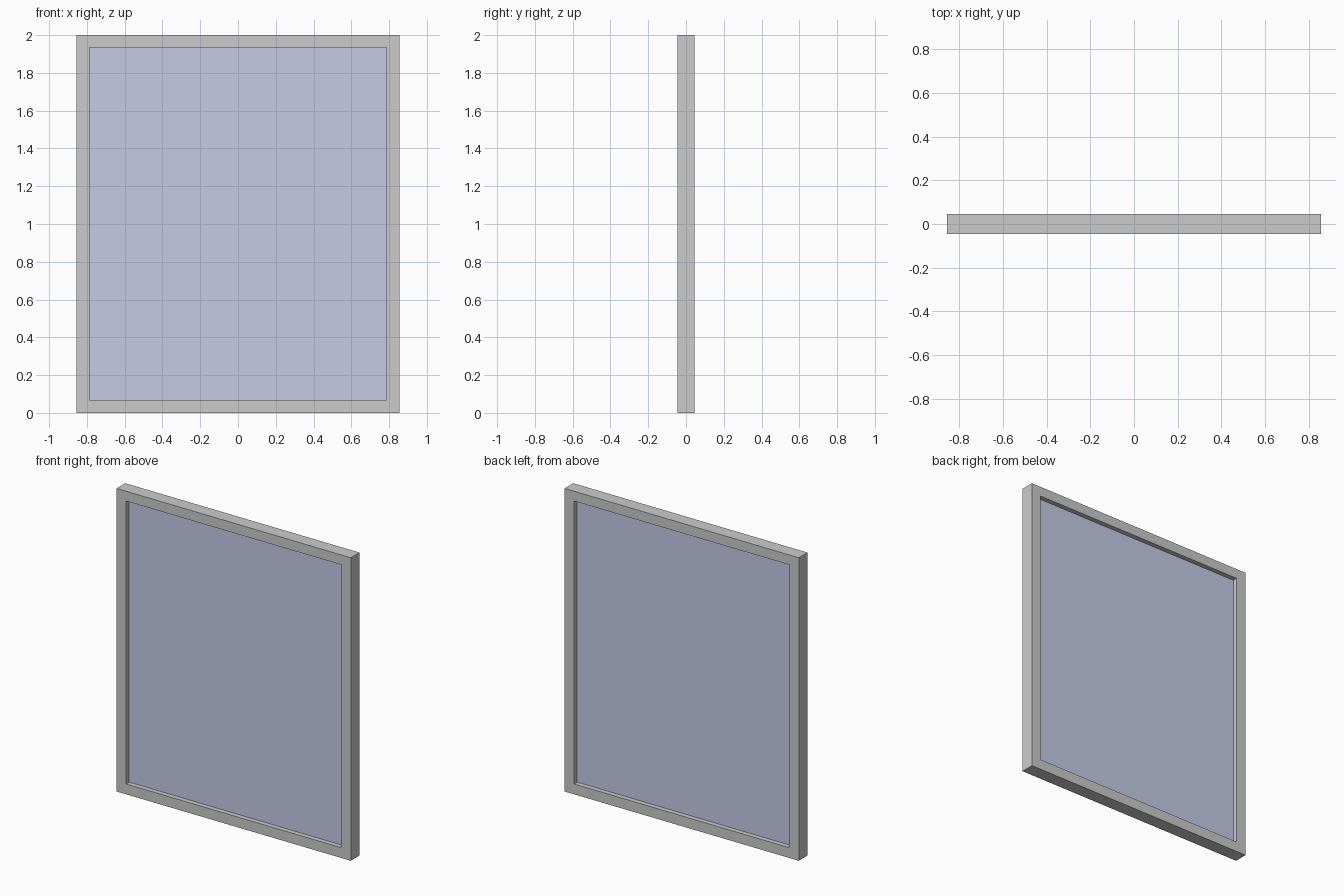
import bpy, bmesh

if "Cube" in bpy.data.objects:
    bpy.data.objects.remove(bpy.data.objects["Cube"])

W, D, H = 0.855, 0.045, 2.0              # half width, half depth, height
IX, Z0, Z1 = 0.785, 0.068, 1.935         # opening: half width, bottom, top
GLASS = 0.013                            # half thickness of the pane


def make_object(name, bm):
    bmesh.ops.recalc_face_normals(bm, faces=bm.faces)
    mesh = bpy.data.meshes.new(name)
    bm.to_mesh(mesh)
    bm.free()
    obj = bpy.data.objects.new(name, mesh)
    bpy.context.collection.objects.link(obj)
    return obj


def rect(bm, hx, z0, z1, y):
    return [bm.verts.new((x, y, z)) for x, z in
            ((-hx, z0), (hx, z0), (hx, z1), (-hx, z1))]


# Frame: rectangular section swept around the opening
bm = bmesh.new()
loops = [rect(bm, W, 0, H, -D), rect(bm, W, 0, H, D),
         rect(bm, IX, Z0, Z1, D), rect(bm, IX, Z0, Z1, -D)]
for a, b in zip(loops, loops[1:] + loops[:1]):
    for i in range(4):
        j = (i + 1) % 4
        bm.faces.new((a[i], a[j], b[j], b[i]))
make_object("window_frame", bm)

# Glass pane: thin slab centred in the frame depth
bm = bmesh.new()
bmesh.ops.create_cube(bm, size=1)
bmesh.ops.scale(bm, vec=(2 * IX, 2 * GLASS, Z1 - Z0), verts=bm.verts)
bmesh.ops.translate(bm, vec=(0, 0, (Z0 + Z1) / 2), verts=bm.verts)
pane = make_object("glass_pane", bm)
mat = bpy.data.materials.new("glass_blue")
mat.diffuse_color = (0.56, 0.6, 0.8, 1)
mat.use_nodes = True
mat.node_tree.nodes["Principled BSDF"].inputs["Base Color"].default_value = mat.diffuse_color
pane.data.materials.append(mat)
